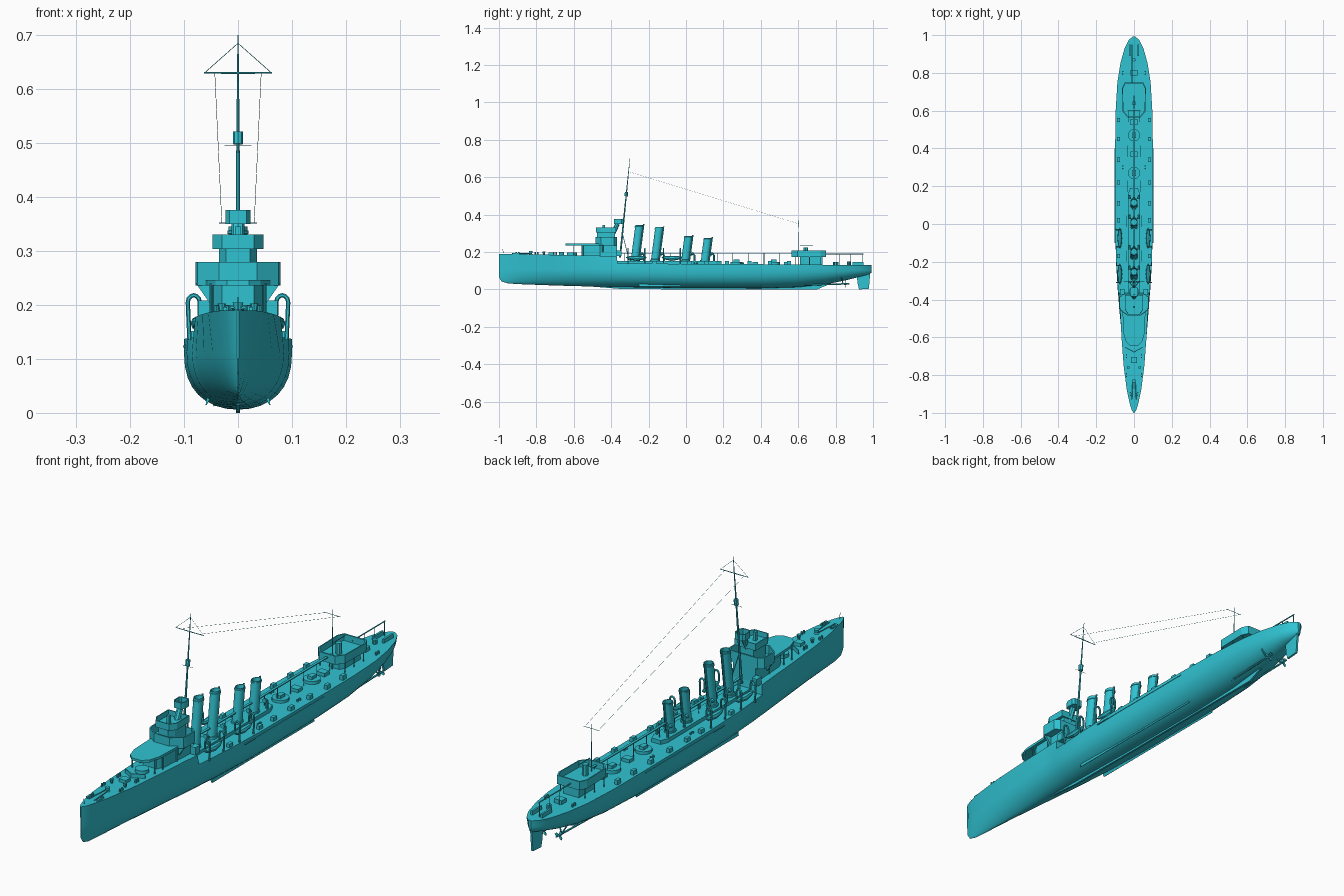
import bpy, bmesh, math
from mathutils import Vector

if "Cube" in bpy.data.objects:
    bpy.data.objects.remove(bpy.data.objects["Cube"])

mat = bpy.data.materials.new("paint")
mat.diffuse_color = (0.03, 0.55, 0.65, 1)
mat.use_nodes = True
mat.node_tree.nodes["Principled BSDF"].inputs["Base Color"].default_value = mat.diffuse_color


def loft(name, rings, smooth=None):
    """Skin a list of equal-length closed rings and cap both ends."""
    bm = bmesh.new()
    rows = [[bm.verts.new(p) for p in r] for r in rings]
    n = len(rows[0])
    for a, b in zip(rows, rows[1:]):
        for i in range(n):
            j = (i + 1) % n
            bm.faces.new((a[i], a[j], b[j], b[i]))
    bm.faces.new(rows[0][::-1])
    bm.faces.new(rows[-1])
    bmesh.ops.recalc_face_normals(bm, faces=bm.faces)
    me = bpy.data.meshes.new(name)
    bm.to_mesh(me)
    bm.free()
    me.materials.append(mat)
    ob = bpy.data.objects.new(name, me)
    bpy.context.collection.objects.link(ob)
    if smooth:
        bpy.ops.object.select_all(action='DESELECT')
        ob.select_set(True)
        bpy.context.view_layer.objects.active = ob
        bpy.ops.object.shade_smooth_by_angle(angle=math.radians(smooth))
    return ob


def ring(outline, z, k=1.0):
    cy = (min(p[1] for p in outline) + max(p[1] for p in outline)) / 2
    return [(x * k, cy + (y - cy) * k, z) for x, y in outline]


def prism(name, outline, z0, z1):
    return loft(name, [ring(outline, z0), ring(outline, z1)])


def tub(name, outline, z0, z1, floor, k=0.93):
    return loft(name, [ring(outline, z0), ring(outline, z1), ring(outline, z1, k), ring(outline, floor, k)])


def box(name, x, y, z, sx, sy, sz):
    """Box centred on x, y and standing on z."""
    a, b = sx / 2, sy / 2
    return prism(name, [(x - a, y - b), (x + a, y - b), (x + a, y + b), (x - a, y + b)][:], z, z + sz) if x == 0 else \
        loft(name, [[(x - a, y - b, h), (x + a, y - b, h), (x + a, y + b, h), (x - a, y + b, h)] for h in (z, z + sz)])


def tube(name, pts, r, n=6, smooth=None):
    """Round bar along a path; r may be one radius or one per point."""
    pts = [Vector(p) for p in pts]
    rs = r if isinstance(r, (list, tuple)) else [r] * len(pts)
    rings, d = [], Vector((0, 0, 1))
    for i, p in enumerate(pts):
        t = pts[min(i + 1, len(pts) - 1)] - pts[max(i - 1, 0)]
        d = t.normalized() if t.length > 1e-6 else d
        u = d.cross(Vector((0, 1, 0)) if abs(d.y) < 0.8 else Vector((1, 0, 0))).normalized()
        v = d.cross(u)
        rings.append([p + rs[i] * (u * math.cos(2 * math.pi * k / n) + v * math.sin(2 * math.pi * k / n)) for k in range(n)])
    return loft(name, rings, smooth)


def mirrored_outline(half):
    return half + [(-x, y) for x, y in reversed(half)]


# Hull: y, deck half width, side half width, keel z, deck z, section fullness
stations = [
    (-1.0, .002, .0015, .065, .19, 1.4), (-.985, .012, .008, .042, .19, 1.4), (-.95, .023, .017, .032, .19, 1.5),
    (-.88, .038, .030, .028, .189, 1.5), (-.75, .055, .047, .023, .186, 1.6), (-.6, .066, .063, .018, .183, 1.8),
    (-.45, .074, .078, .015, .18, 2.0), (-.37, .079, .084, .013, .178, 2.1), (-.366, .083, .085, .013, .14, 2.1),
    (-.2, .094, .095, .01, .138, 2.2), (0, .1, .1, .007, .137, 2.3), (.4, .1, .1, .006, .135, 2.2),
    (.6, .097, .097, .012, .133, 2.1), (.75, .088, .086, .028, .132, 2.0), (.85, .072, .068, .048, .132, 2.0),
    (.93, .05, .044, .068, .132, 2.0), (.975, .027, .022, .08, .132, 2.0), (.992, .006, .005, .09, .132, 2.0)]
hull_rings = []
for y, wd, ws, zk, zd, p in stations:
    half = [(wd, y, zd)]
    for i in range(9):
        a = math.pi / 2 * (1 - i / 8)
        half.append((ws * abs(math.sin(a)) ** (2 / p), y, zk + (.11 - zk) * (1 - max(math.cos(a), 0) ** (2 / p))))
    hull_rings.append(half + [(-x, yy, z) for x, yy, z in reversed(half[:-1])])
loft("hull", hull_rings, 30)
loft("keel", [[(-.004, y, z0), (.004, y, z0), (.004, y, .03), (-.004, y, .03)]
              for y, z0 in ((-.5, .015), (-.35, .003), (0, 0), (.7, 0), (.76, .025))])

# Rudder, shafts, propellers and bilge keels
loft("rudder", [[(x, .912, .08), (x, .985, .09), (x, .978, .004), (x, .925, .0), (x, .918, .03)] for x in (-.004, .004)])
for s in (-1, 1):
    tube("propeller_shaft", [(s * .035, .55, .022), (s * .035, .86, .03)], .004)
    tube("propeller_hub", [(s * .035, .845, .03), (s * .035, .875, .03)], [.006, .003])
    for k in range(3):
        a = k * 2.094
        c, q = math.cos(a), math.sin(a)
        loft("propeller_blade", [[(s * .035 + c * r - q * w, y, .03 + q * r + c * w) for r, w in
             ((0, -.002), (.014, -.006), (.021, 0), (.014, .006), (0, .002))] for y in (.853, .856)])
    for dx in (-.02, .018):
        tube("shaft_strut", [(s * .035, .84, .03), (s * (.035 + dx), .83, .066)], .003)
    loft("bilge_keel", [[(s * .052, y, .026), (s * .058, y, .014), (s * .060, y, .015), (s * .058, y, .028)]
                        for y in (-.25, .4)])
    box("rubbing_strake", s * .1, .15, .121, .004, .5, .004)

# Bridge: chart house, blast platform with wings, wheelhouse, upper bridge
house = mirrored_outline([(.03, -.56), (.045, -.53), (.05, -.37)])
prism("chart_house", house, .178, .237)
prism("blast_platform", mirrored_outline([(.02, -.645), (.042, -.625), (.056, -.58), (.06, -.48), (.06, -.37)]), .236, .246)
for s in (-1, 1):
    for y in (-.6, -.55, -.46):
        tube("platform_post", [(s * .05, y, .18), (s * .05, y, .24)], .0025)
    loft("wing_bracket", [[(s * .05, y, .2), (s * .078, y, .24), (s * .05, y, .24)] for y in (-.45, -.44)])
    box("wing_locker", s * .062, -.36, .178, .022, .03, .03)
tub("bridge_wings", mirrored_outline([(.035, -.485), (.075, -.455), (.079, -.44), (.079, -.385), (.06, -.37)]), .236, .28, .246)
prism("wheelhouse", mirrored_outline([(.022, -.475), (.035, -.45), (.035, -.38)]), .24, .306)
tub("upper_bridge", mirrored_outline([(.03, -.48), (.047, -.455), (.047, -.375)]), .304, .331, .31)
tube("rangefinder_stem", [(0, -.39, .3), (0, -.365, .352)], .012, 8)
tub("lookout_tub", mirrored_outline([(.016, -.385), (.023, -.372), (.023, -.345), (.016, -.335)]), .35, .376, .355, .85)
box("binnacle", 0, -.44, .31, .012, .012, .035)

# Foremast with yard, crow's nest and stays
def mast(z):
    return Vector((0, -.352 + (z - .18) * .1, z))


tube("foremast", [mast(.17), mast(.38), mast(.52), mast(.7)], [.005, .004, .003, .001], 8)
tube("crows_nest", [mast(.498), mast(.521)], .009, 8)
tube("nest_spreader", [mast(.495) + Vector((-.025, 0, 0)), mast(.495) + Vector((.025, 0, 0))], .0008, 4)
tube("foremast_yard", [mast(.63) + Vector((-.063, 0, 0)), mast(.63), mast(.63) + Vector((.063, 0, 0))], [.0012, .002, .0012])
for s in (-1, 1):
    tube("yard_stay", [mast(.63) + Vector((s * .062, 0, 0)), mast(.685)], .0006, 4)
    tube("mast_leg", [(s * .03, -.3, .14), mast(.3)], .002)
    tube("aerial_wire", [mast(.63) + Vector((s * .043, 0, 0)), (s * .03, .6, .352)], .0005, 3)

# Aft mast
tube("aft_mast", [(0, .6, .13), (0, .602, .37)], [.003, .001])
tube("aft_yard", [(-.035, .6, .352), (.035, .6, .352)], .001, 4)

# Four raked funnels on a low boiler casing
prism("boiler_casing", mirrored_outline([(.03, -.365), (.032, -.34), (.032, .16), (.02, .19)]), .13, .152)
for y, top in ((-.275, .345), (-.167, .333), (-.005, .287), (.1, .276)):
    dy = (top - .15) * .13
    rings = []
    for f, k in ((0, 1.2), (.06, 1.2), (.065, 1), (.93, 1), (.935, 1.1), (.96, 1.1), (.965, 1), (1, 1), (1, .85), (.8, .85)):
        rings.append([(.018 * k * math.cos(t), y + dy * f + .021 * k * math.sin(t), .15 + (top - .15) * f)
                      for t in [2 * math.pi * i / 20 for i in range(20)]])
    loft("funnel", rings, 30)
    tube("steam_pipe", [(0, y + .023, .15), (0, y + .024 + dy, top + .004)], .004)
    for s in (-1, 1):
        tube("casing_vent", [(s * .024, y + .05, .145), (s * .024, y + .05, .183), (s * .024, y + .043, .19),
                             (s * .024, y + .032, .19)], [.005, .005, .007, .009], 8)

# Boat davits and deck lockers along the sides
for s in (-1, 1):
    for y in (-.31, -.22, -.12, -.03):
        arc = [(s * (.082 + .011 * math.cos(a)), y, .205 + .013 * math.sin(a)) for a in [math.pi * i / 6 for i in range(7)]]
        tube("davit", [(s * .09, y, .135)] + arc + [(s * .071, y, .18)], .004, 6)
    for y in (-.265, -.075):
        tube("ship_boat", [(s * .075, y + t * .055, .166 + .006 * t * t) for t in (-1, -.7, 0, .7, 1)],
             [.002, .009, .013, .009, .002], 8)
    for y in (-.17, .02, .11, .22, .34, .45, .55):
        box("deck_locker", s * .082, y, .13, .014, .022, .022)
    for y in (-.9, -.8, -.7, .8, .3, .05):
        w = .02 if y < -.85 else .04 if y < -.6 else .06
        for d in (-.007, .007):
            z = .185 if y < -.37 else .13
            tube("bollard", [(s * w, y + d, z), (s * w, y + d, z + .014)], .004, 8)

# Deck turntables, hatches and the raised centre walkway
for y in (.27, .47):
    tube("turntable", [(0, y, .13), (0, y, .147)], .032, 20, 30)
    box("turntable_seat", 0, y, .147, .02, .03, .012)
for y in (.37, .54, .8):
    box("deck_hatch", 0, y, .13, .035, .03, .018)
box("centre_walkway", 0, .125, .192, .01, .95, .004)
for i in range(12):
    tube("walkway_post", [(0, -.33 + i * .083, .13), (0, -.33 + i * .083, .193)], .0015, 5)

# Aft deckhouse with gun platform, and stern fittings
prism("aft_house", mirrored_outline([(.022, .61), (.035, .63), (.035, .73)]), .13, .178)
tub("aft_platform", mirrored_outline([(.035, .565), (.06, .595), (.063, .72), (.05, .748)]), .173, .207, .181)
for s in (-1, 1):
    for y in (.6, .66, .72):
        tube("platform_post", [(s * .055, y, .13), (s * .055, y, .176)], .002)
tube("searchlight_post", [(0, .64, .18), (0, .64, .225)], .012, 8)
tube("signal_arm", [(0, .61, .237), (0, .68, .237)], .002)
tube("stern_ridge_pole", [(-.01, .74, .19), (-.01, .95, .19)], .0025)
for y in (.82, .88, .945):
    tube("ridge_post", [(-.01, y, .13), (-.01, y, .19)], .0018)
tube("stern_capstan", [(0, .87, .13), (0, .87, .15)], .009, 10)
for s in (-1, 1):
    box("stern_rack", s * .022, .92, .13, .008, .06, .018)

# Forecastle fittings: breakwater, gun base, capstans, anchor gear
tube("gun_base", [(0, -.61, .18), (0, -.61, .197)], .026, 16, 30)
tube("capstan", [(0, -.83, .185), (0, -.83, .192), (0, -.83, .205)], [.011, .007, .01], 12)
box("forward_hatch", 0, -.72, .184, .03, .03, .014)
tube("jackstaff", [(0, -.975, .188), (0, -.98, .215)], .001, 4)
for s in (-1, 1):
    loft("breakwater", [[(s * x, y, .183), (s * x, y + .004, .183), (s * x, y + .004, .2), (s * x, y, .2)]
                        for x, y in ((0, -.68), (.045, -.655))])
    tube("anchor_chain", [(s * .006, -.83, .192), (s * .012, -.93, .192)], .002, 4)
    tube("deck_vent", [(s * .03, -.76, .184), (s * .03, -.76, .203)], [.004, .008], 8)
    box("anchor", s * .024, -.91, .188, .008, .035, .008)
